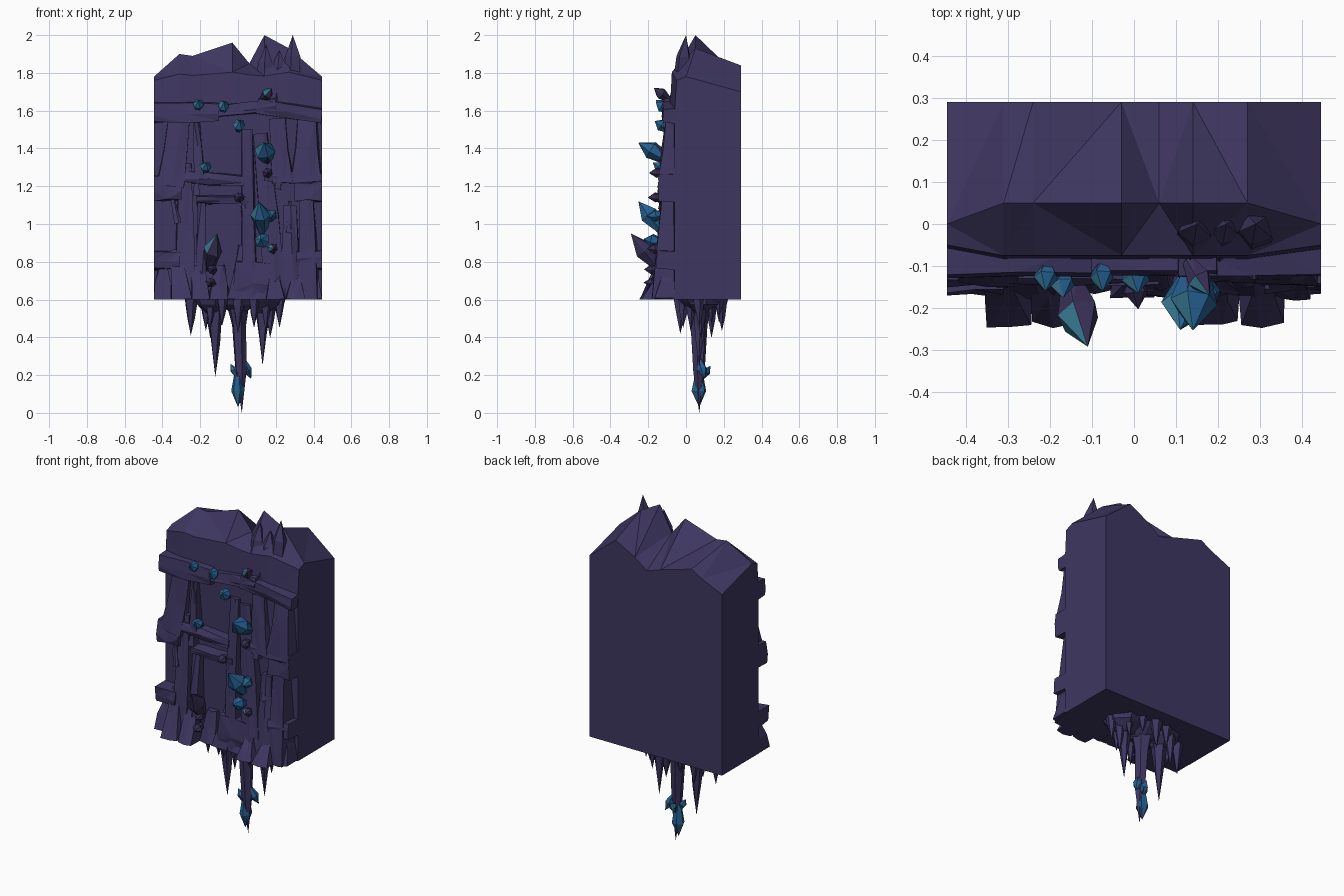
import bpy, bmesh, random
from math import cos, sin, tau
from mathutils import Vector

random.seed(4)
if "Cube" in bpy.data.objects:
    bpy.data.objects.remove(bpy.data.objects["Cube"])


def material(name, red, green, blue):
    colour = (red, green, blue, 1)
    m = bpy.data.materials.new(name)
    m.use_nodes = True
    m.diffuse_color = colour
    m.node_tree.nodes["Principled BSDF"].inputs["Base Color"].default_value = colour
    return m


ROCK = material("purple rock", 0.048, 0.037, 0.118)
DARK = material("dark violet crystal", 0.04, 0.028, 0.09)
BLUE = material("blue crystal", 0.018, 0.115, 0.28)
TEAL = material("teal crystal", 0.04, 0.19, 0.29)
GLOWING = [DARK, BLUE, TEAL]
BRIGHT = [BLUE, BLUE, TEAL]
DULL = [ROCK, DARK, DARK]
TINTED = [ROCK, DARK, TEAL]

EDGE, BACK, FLOOR, INSIDE = 0.445, 0.29, 0.6, -0.04


def jitter(amount):
    return random.uniform(-amount, amount)


def loft(name, rings, materials, rule=None):
    """Skin equal-length rings and cap both ends; rule picks the material slot."""
    bm = bmesh.new()
    loops = [[bm.verts.new(point) for point in ring] for ring in rings]
    count = len(rings[0])
    for lower, upper in zip(loops, loops[1:]):
        for i in range(count):
            j = (i + 1) % count
            bm.faces.new((lower[i], lower[j], upper[j], upper[i]))
    bm.faces.new(loops[0])
    bm.faces.new(loops[-1])
    bmesh.ops.remove_doubles(bm, verts=bm.verts, dist=0.0005)
    bmesh.ops.triangulate(bm, faces=[f for f in bm.faces if len(f.verts) > 3])
    bmesh.ops.recalc_face_normals(bm, faces=bm.faces)
    if rule:
        for face in bm.faces:
            face.material_index = rule(face)
    mesh = bpy.data.meshes.new(name)
    bm.to_mesh(mesh)
    bm.free()
    for m in materials:
        mesh.materials.append(m)
    bpy.context.collection.objects.link(bpy.data.objects.new(name, mesh))


def slab(name, start, end, start_width, end_width, rough=0.008):
    """Chipped stone strip on the front wall, rooted inside the block."""
    start, end = Vector(start), Vector(end)
    along = end - start
    side = Vector((along.z, 0, -along.x)).normalized()
    rings = []
    for t in (0, 0.5, 1):
        centre = start.lerp(end, t)
        width = start_width + (end_width - start_width) * t
        ring = []
        for across in (-1, -0.9, 0.2, 0.9, 1):
            point = centre + side * (across * width + jitter(rough))
            rooted = abs(across) == 1
            point.y = INSIDE if rooted else centre.y + abs(across) * rough + jitter(rough)
            point.x = max(-EDGE, min(EDGE, point.x))
            point.z = max(FLOOR, point.z)
            ring.append(point)
        rings.append(ring)
    loft(name, rings, [ROCK])


def wall_front(z):
    """The wall relief grows thicker towards the foot."""
    return -0.12 - 0.05 * max(0, 1.6 - z)


def ledge(left, right, z, width, slope=0):
    front = wall_front(z) - 0.005
    slab("ledge", (left, front, z), (right, front, z + slope), width, width)


def pillar(foot_x, top_x, foot, top, width):
    slab("pillar", (foot_x, wall_front(foot) - 0.01, foot),
         (top_x, wall_front(top) + 0.015, top), width, width * 0.7)


def spike(name, base, tip, radius, materials, profile, sides=6, rule=None):
    """Faceted spike; profile gives (fraction along the axis, fraction of radius)."""
    base, tip = Vector(base), Vector(tip)
    axis = tip - base
    u = axis.orthogonal().normalized()
    v = axis.normalized().cross(u)
    rings = []
    for t, scale in profile:
        angles = [tau * i / sides for i in range(sides)]
        rings.append([base + axis * t + (u * cos(a) + v * sin(a))
                      * radius * scale * (1 + jitter(0.15)) for a in angles])
    loft(name, rings, materials, rule)


def crystal(name, base, tip, radius, materials):
    """Six-sided gem coloured root, main body, left flank."""
    root, axis = Vector(base), Vector(tip) - Vector(base)

    def rule(face):
        t = (face.calc_center_median() - root).dot(axis) / axis.length_squared
        return 0 if t < 0.25 else 2 if face.normal.x < -0.35 and t > 0.4 else 1

    spike(name, base, tip, radius, materials, ((0, 0.5), (0.55, 1), (1, 0)), rule=rule)


def wall_crystal(x, z, reach, lean, rise, radius, materials):
    root = wall_front(z) + 0.03
    crystal("wall_crystal", (x, root, z), (x + lean, root - reach, z + rise), radius, materials)


# Main block: stations of x, ridge height, back height
rings = []
for x, ridge, back in ((-EDGE, 1.78, 1.7), (-0.31, 1.9, 1.76), (-0.24, 1.89, 1.8),
                       (-0.03, 1.96, 1.74), (0.06, 1.85, 1.71), (0.14, 2, 1.77),
                       (0.27, 1.93, 1.84), (EDGE, 1.78, 1.7)):
    corner = abs(x) == EDGE
    ridge_y = 0 if corner else 0.05
    shoulder = ridge - 0.02 if corner else 1.81 + jitter(0.03)
    front = -0.06 if corner else -0.085
    rings.append([(x, front, FLOOR), (x, front, 1.2), (x, front, 1.6),
                  (x, front + 0.01, shoulder), (x, ridge_y, ridge),
                  (x, BACK, back), (x, BACK, FLOOR)])
loft("rock_block", rings, [ROCK])

# Crest shards at the upper right
for x, top in ((0.29, 2), (0.22, 1.92), (0.15, 1.95)):
    spike("crest_shard", (x - 0.01, -0.04, 1.62), (x, 0, top), 0.05, [ROCK],
          ((0, 1), (0.7, 0.85), (1, 0)), 5)

# Horizontal ledges: the wide upper course, the middle lintels, the side blocks
ledge(-EDGE, -0.1, 1.59, 0.055)
ledge(-0.16, 0.2, 1.59, 0.035, 0.04)
ledge(0.1, EDGE, 1.62, 0.045, -0.05)
ledge(-0.33, 0.03, 1.25, 0.03, -0.02)
ledge(0.14, EDGE, 1.26, 0.03, -0.02)
ledge(-0.22, 0.06, 1.13, 0.02)
ledge(-0.02, 0.19, 0.72, 0.09, -0.02)
for side in (-1, 1):
    ledge(side * EDGE, side * 0.3, 1.19, 0.07)
    ledge(side * EDGE, side * 0.31, 0.81, 0.05)

# Vertical pillars and slanted braces
pillar(-0.28, -0.28, FLOOR, 1.32, 0.06)
pillar(-0.2, -0.19, FLOOR, 1.14, 0.035)
pillar(0.06, 0.05, FLOOR, 1.5, 0.045)
pillar(0.2, 0.12, FLOOR, 1.48, 0.06)
pillar(0.28, 0.27, FLOOR, 1.1, 0.05)
pillar(0.37, 0.36, FLOOR, 1.14, 0.06)
pillar(-0.36, -0.31, 1.2, 1.56, 0.08)
pillar(-0.2, -0.22, 1.25, 1.56, 0.03)
pillar(0.24, 0.21, 1.22, 1.56, 0.06)
pillar(0.36, 0.37, 1.24, 1.56, 0.08)

# Buttress shards flaring out along the foot, deepest towards both sides
for i in range(9):
    x = -0.4 + 0.1 * i
    flare = -0.17 - 0.07 * (0.15 < abs(x) < 0.38) + jitter(0.01)
    slab("foot_shard", (x, flare, FLOOR), (x + jitter(0.03), -0.12, 0.82 + jitter(0.08)),
         0.055, 0.025)

# Splinters scattered over the wall
for i in range(8):
    x, z = jitter(0.38), random.uniform(0.75, 1.3)
    slab("splinter", (x, wall_front(z), z), (x + jitter(0.04), -0.11, z + 0.17),
         0.018, 0.008, 0.004)

# Small wall crystals
for x, z in ((-0.21, 1.61), (-0.08, 1.6), (0, 1.5), (-0.17, 1.28)):
    wall_crystal(x, z, 0.07, 0.01 + 0.05 * x, 0.045, 0.032, GLOWING)
for x, z in ((0, 1.14), (-0.14, 0.76), (-0.15, 0.69), (0.15, 1.27)):
    wall_crystal(x, z, 0.09, 0.01, 0, 0.028, DULL)
wall_crystal(0.13, 1.66, 0.08, 0.05, 0.06, 0.03, TINTED)

# Large wall crystals
wall_crystal(0.15, 1.34, 0.15, -0.01, 0.09, 0.055, GLOWING)
wall_crystal(0.13, 0.96, 0.13, -0.02, 0.16, 0.052, BRIGHT)
wall_crystal(0.16, 1.05, 0.09, 0.02, -0.01, 0.035, GLOWING)
wall_crystal(0.14, 0.9, 0.1, -0.02, 0.02, 0.04, BRIGHT)
wall_crystal(0.17, 0.87, 0.08, 0.02, 0, 0.028, TINTED)
wall_crystal(-0.15, 0.76, 0.16, 0.04, 0.19, 0.05, TINTED)

# Underside lumps and hanging stalactites
for x in (-0.13, 0, 0.13):
    spike("underside_lump", (x, 0.07, 0.62), (x, 0.07, 0.53), 0.13, [ROCK],
          ((0, 1), (0.5, 0.75), (1, 0.3)), 7)


def stalactite(x, y, tip):
    spike("stalactite", (x, y, 0.63), (x, y, tip), 0.03 + 0.06 * (FLOOR - tip), [ROCK],
          ((0, 1), (0.3, 0.7), (0.6, 0.45), (1, 0)), 5)


for x, tip in ((-0.25, 0.41), (-0.12, 0.19), (0.13, 0.25), (0.22, 0.45)):
    stalactite(x, 0.07, tip)
for i in range(12):
    angle = tau * i / 12
    stalactite(0.17 * cos(angle), 0.08 + 0.11 * sin(angle), 0.45 + jitter(0.06))
spike("main_stalactite", (0, 0.07, 0.62), (0.02, 0.07, 0), 0.075, [ROCK],
      ((0, 1), (0.25, 0.55), (0.65, 0.4), (1, 0)))

# Crystals on the main stalactite
crystal("tip_crystal", (0, 0.07, 0.22), (0, 0.07, 0.03), 0.037, BRIGHT)
crystal("side_crystal", (0.02, 0.07, 0.29), (0.07, 0.1, 0.18), 0.026, GLOWING)
crystal("side_crystal", (0, 0.06, 0.19), (-0.04, 0.06, 0.26), 0.022, GLOWING)
crystal("side_crystal", (0.01, 0.08, 0.18), (0.02, 0.13, 0.25), 0.022, GLOWING)
